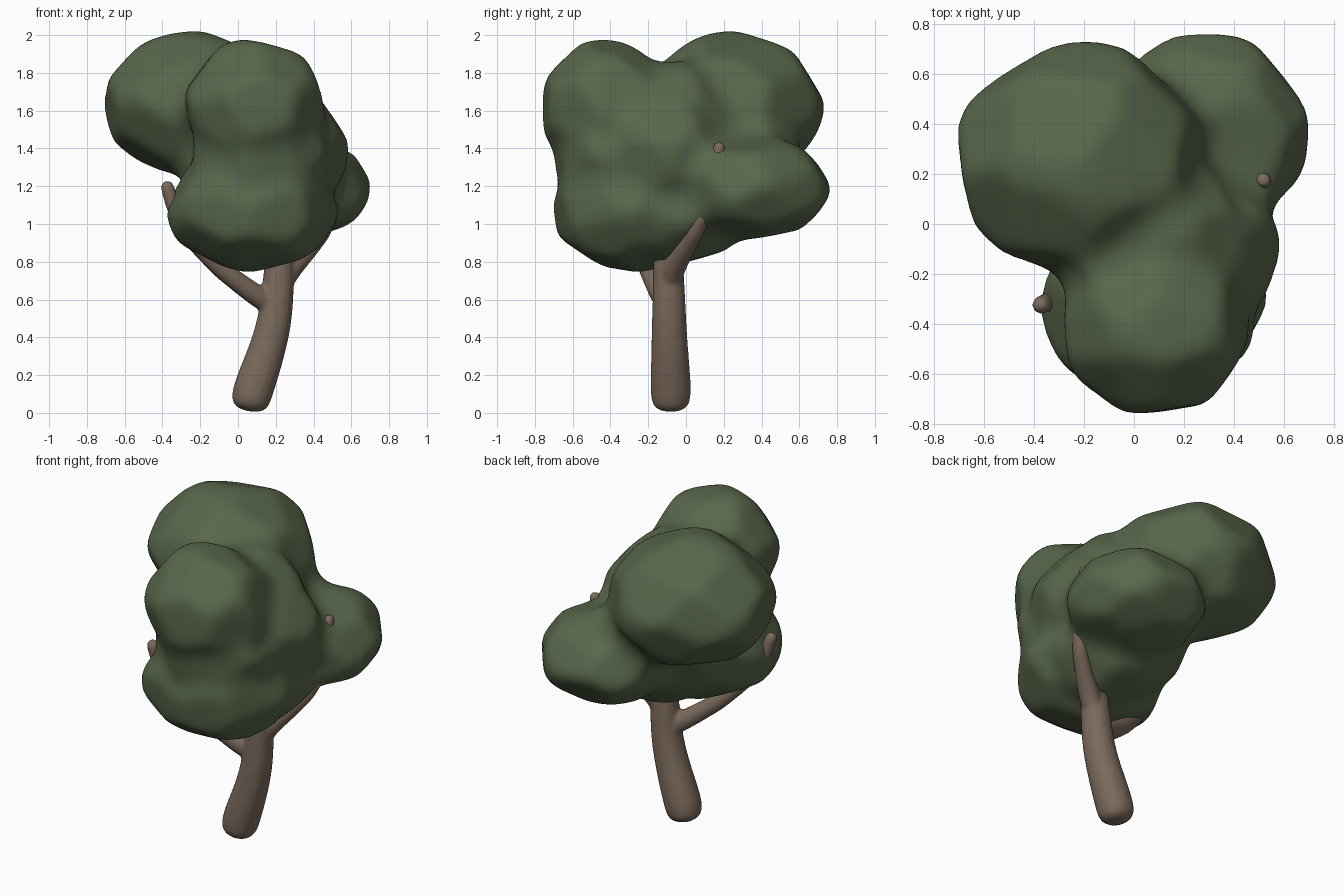
import bpy, bmesh, math, random
from mathutils import Vector

cube = bpy.data.objects.get("Cube")
if cube:
    bpy.data.objects.remove(cube)
random.seed(23)


def make_material(name, colour):
    mat = bpy.data.materials.new(name)
    mat.use_nodes = True
    mat.diffuse_color = (*colour, 1)
    bsdf = mat.node_tree.nodes["Principled BSDF"]
    bsdf.inputs["Base Color"].default_value = (*colour, 1)
    bsdf.inputs["Roughness"].default_value = 0.9
    return mat


leaf_green = make_material("leaf green", (0.098, 0.135, 0.07))
bark_brown = make_material("bark brown", (0.2, 0.145, 0.108))


def add_object(name, mesh, mat):
    obj = bpy.data.objects.new(name, mesh)
    bpy.context.collection.objects.link(obj)
    mesh.materials.append(mat)
    return obj


def add_remesh(obj, size):
    mod = obj.modifiers.new("fuse", "REMESH")
    mod.mode = "VOXEL"
    mod.voxel_size = size
    mod.use_smooth_shade = True


def add_smooth(obj, iterations):
    mod = obj.modifiers.new("soften", "SMOOTH")
    mod.factor = 0.5
    mod.iterations = iterations


def add_offset(obj, distance):
    mod = obj.modifiers.new("offset", "DISPLACE")
    mod.mid_level = 0
    mod.strength = distance


def facet_planes(count):
    """Evenly spread, slightly jittered facet directions."""
    planes = []
    turn = random.uniform(0, math.tau)
    for i in range(count):
        z = 1 - (2 * i + 1) / count
        r = math.sqrt(1 - z * z)
        a = i * math.pi * (3 - math.sqrt(5)) + turn
        jitter = Vector([random.uniform(-0.2, 0.2) for _ in range(3)])
        planes.append((Vector((r * math.cos(a), r * math.sin(a), z)) + jitter).normalized())
    return planes


def add_clump(bm, centre, radii):
    """An ellipsoid cut by tangent planes into broad facets."""
    planes = facet_planes(24)
    verts = bmesh.ops.create_icosphere(bm, subdivisions=5, radius=1)["verts"]
    for v in verts:
        d = v.co.normalized()
        reach = min(1 / d.dot(n) for n in planes if d.dot(n) > 0.3)
        d *= min(reach, 1.1)
        v.co = Vector(c + r * p for c, r, p in zip(centre, radii, d))


# Foliage: faceted clumps fused into one crown
clumps = [
    ((-0.22, 0.26, 1.63), (0.465, 0.435, 0.36)),  # high back
    ((0.085, -0.42, 1.62), (0.35, 0.33, 0.335)),  # high front
    ((0.075, -0.30, 1.08), (0.42, 0.39, 0.31)),   # low front
    ((0.29, 0.36, 1.19), (0.39, 0.38, 0.26)),     # low back
    ((0.22, -0.10, 1.38), (0.34, 0.33, 0.33)),    # middle
    ((0.12, -0.36, 1.35), (0.35, 0.32, 0.26)),    # between the front clumps
    ((0.01, 0.02, 1.22), (0.29, 0.30, 0.32)),     # below the high back clump
    ((0.15, -0.04, 1.09), (0.34, 0.34, 0.29)),    # underside
    ((0.09, -0.08, 1.52), (0.35, 0.35, 0.32)),    # between the high clumps
]
bm = bmesh.new()
for centre, radii in clumps:
    add_clump(bm, centre, radii)
mesh = bpy.data.meshes.new("foliage")
bm.to_mesh(mesh)
bm.free()
foliage = add_object("foliage", mesh, leaf_green)

# Grow and shrink the crown to fill the creases between clumps
add_remesh(foliage, 0.022)
add_smooth(foliage, 5)
add_offset(foliage, 0.09)
add_remesh(foliage, 0.022)
add_smooth(foliage, 6)
add_offset(foliage, -0.091)
add_remesh(foliage, 0.022)
add_smooth(foliage, 12)

# Trunk and branches: skinned limbs of points with radii
limbs = [
    # trunk
    [((0.055, -0.08, 0.0), 0.1), ((0.07, -0.08, 0.1), 0.122),
     ((0.145, -0.085, 0.3), 0.108), ((0.195, -0.09, 0.48), 0.1),
     ((0.21, -0.09, 0.64), 0.093), ((0.22, -0.095, 0.78), 0.088),
     ((0.22, -0.11, 0.95), 0.065)],
    # right branch
    [((0.22, -0.09, 0.66), 0.06), ((0.27, -0.07, 0.76), 0.07),
     ((0.355, -0.02, 0.85), 0.06), ((0.45, 0.05, 0.96), 0.05),
     ((0.505, 0.11, 1.08), 0.04), ((0.515, 0.15, 1.22), 0.034),
     ((0.52, 0.18, 1.44), 0.036)],
    # left branch
    [((0.2, -0.09, 0.55), 0.05), ((0.13, -0.115, 0.6), 0.066),
     ((0.05, -0.15, 0.655), 0.06), ((-0.09, -0.2, 0.76), 0.054),
     ((-0.24, -0.26, 0.91), 0.048), ((-0.34, -0.31, 1.08), 0.042),
     ((-0.385, -0.33, 1.235), 0.04)],
]
points, edges, roots = [], [], []
for limb in limbs:
    start = len(points)
    roots.append(start)
    points += limb
    edges += [(i, i + 1) for i in range(start, len(points) - 1)]

mesh = bpy.data.meshes.new("trunk_and_branches")
mesh.from_pydata([p for p, r in points], edges, [])
wood = add_object("trunk_and_branches", mesh, bark_brown)
skin = wood.modifiers.new("skin", "SKIN")
skin.use_smooth_shade = True
if not mesh.skin_vertices:
    bpy.context.view_layer.objects.active = wood
    bpy.ops.mesh.customdata_skin_add()
layer = mesh.skin_vertices[0].data
for i, (vert, (p, r)) in enumerate(zip(layer, points)):
    vert.radius = (r, r)
    vert.use_root = i in roots
rounding = wood.modifiers.new("round", "SUBSURF")
rounding.levels = rounding.render_levels = 2
add_remesh(wood, 0.012)
add_smooth(wood, 6)
